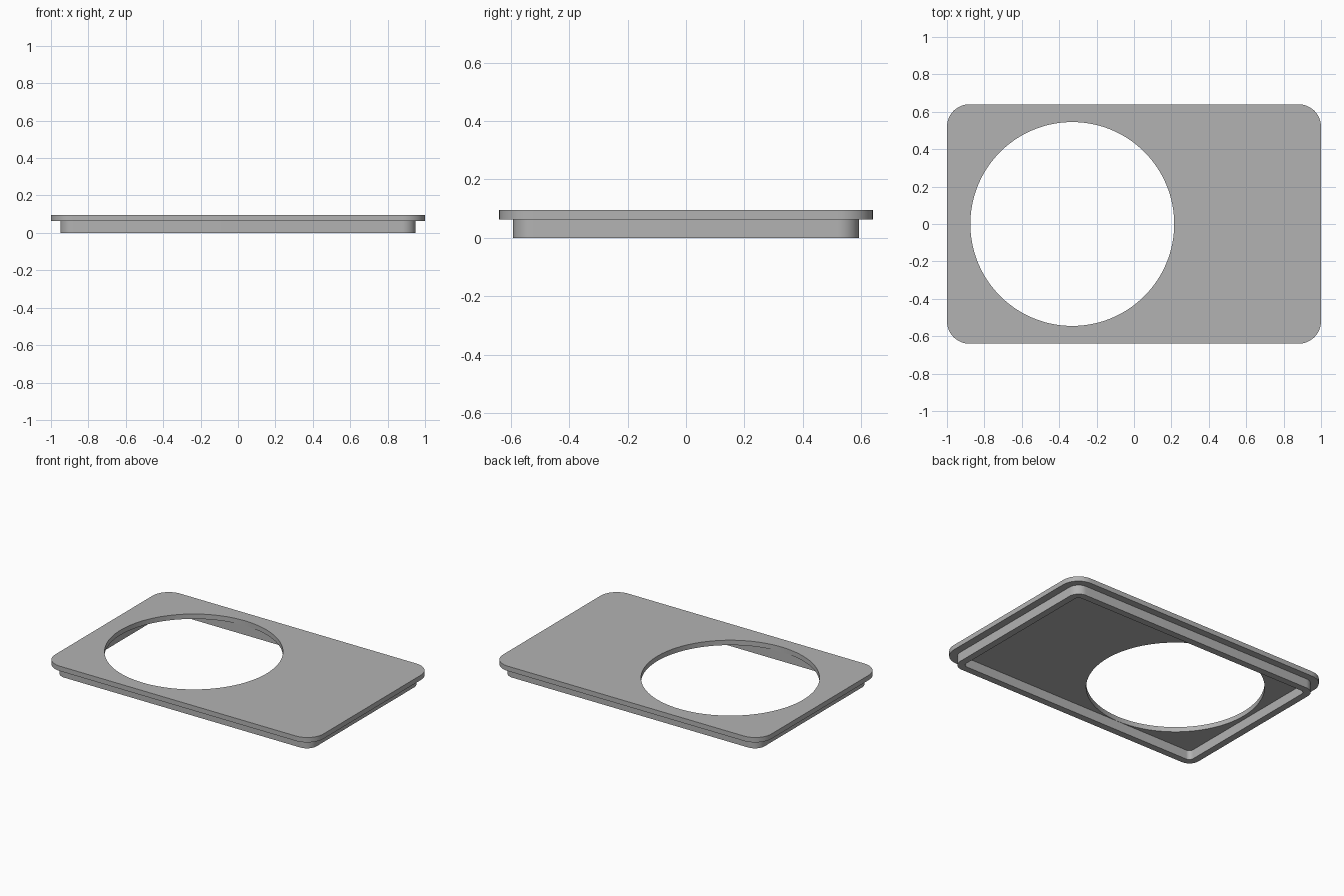
import bpy
import bmesh
from math import cos, sin, pi, radians

if "Cube" in bpy.data.objects:
    bpy.data.objects.remove(bpy.data.objects["Cube"], do_unlink=True)

grey = bpy.data.materials.new("plain grey")
grey.use_nodes = True
colour = (0.45, 0.45, 0.45, 1)
grey.diffuse_color = colour
grey.node_tree.nodes["Principled BSDF"].inputs["Base Color"].default_value = colour


def rounded_rect(hx, hy, r, steps=12):
    """Outline of a rectangle with rounded corners."""
    points = []
    for q, (sx, sy) in enumerate([(1, 1), (-1, 1), (-1, -1), (1, -1)]):
        for i in range(steps + 1):
            a = (q + i / steps) * pi / 2
            points.append((sx * (hx - r) + r * cos(a), sy * (hy - r) + r * sin(a)))
    return points


def circle(cx, cy, r, steps=128):
    return [(cx + r * cos(2 * pi * i / steps), cy + r * sin(2 * pi * i / steps))
            for i in range(steps)]


def pierced_slab(name, outer, inner, bottom, top):
    """Flat slab between an outer outline and an opening."""
    bm = bmesh.new()
    edges = []
    for loop in (outer, inner):
        verts = [bm.verts.new((x, y, top)) for x, y in loop]
        edges += [bm.edges.new((verts[i - 1], verts[i])) for i in range(len(verts))]
    bmesh.ops.triangle_fill(bm, edges=edges, use_beauty=True, normal=(0, 0, 1))
    bm.normal_update()
    bmesh.ops.reverse_faces(bm, faces=[f for f in bm.faces if f.normal.z < 0])

    mesh = bpy.data.meshes.new(name)
    bm.to_mesh(mesh)
    bm.free()
    mesh.materials.append(grey)
    obj = bpy.data.objects.new(name, mesh)
    bpy.context.collection.objects.link(obj)

    # Thicken downwards
    solid = obj.modifiers.new("thickness", "SOLIDIFY")
    solid.thickness = top - bottom
    solid.offset = -1
    bpy.ops.object.select_all(action="DESELECT")
    obj.select_set(True)
    bpy.context.view_layer.objects.active = obj
    bpy.ops.object.modifier_apply(modifier=solid.name)
    bpy.ops.object.shade_smooth_by_angle(angle=radians(30))
    return obj


# Top plate with the large round opening
pierced_slab("top_plate", rounded_rect(1, 0.64, 0.12),
             circle(-0.33, 0, 0.545), 0.063, 0.096)

# Inset rim below the plate
pierced_slab("lower_rim", rounded_rect(0.95, 0.592, 0.072),
             rounded_rect(0.904, 0.546, 0.03), 0, 0.063)
